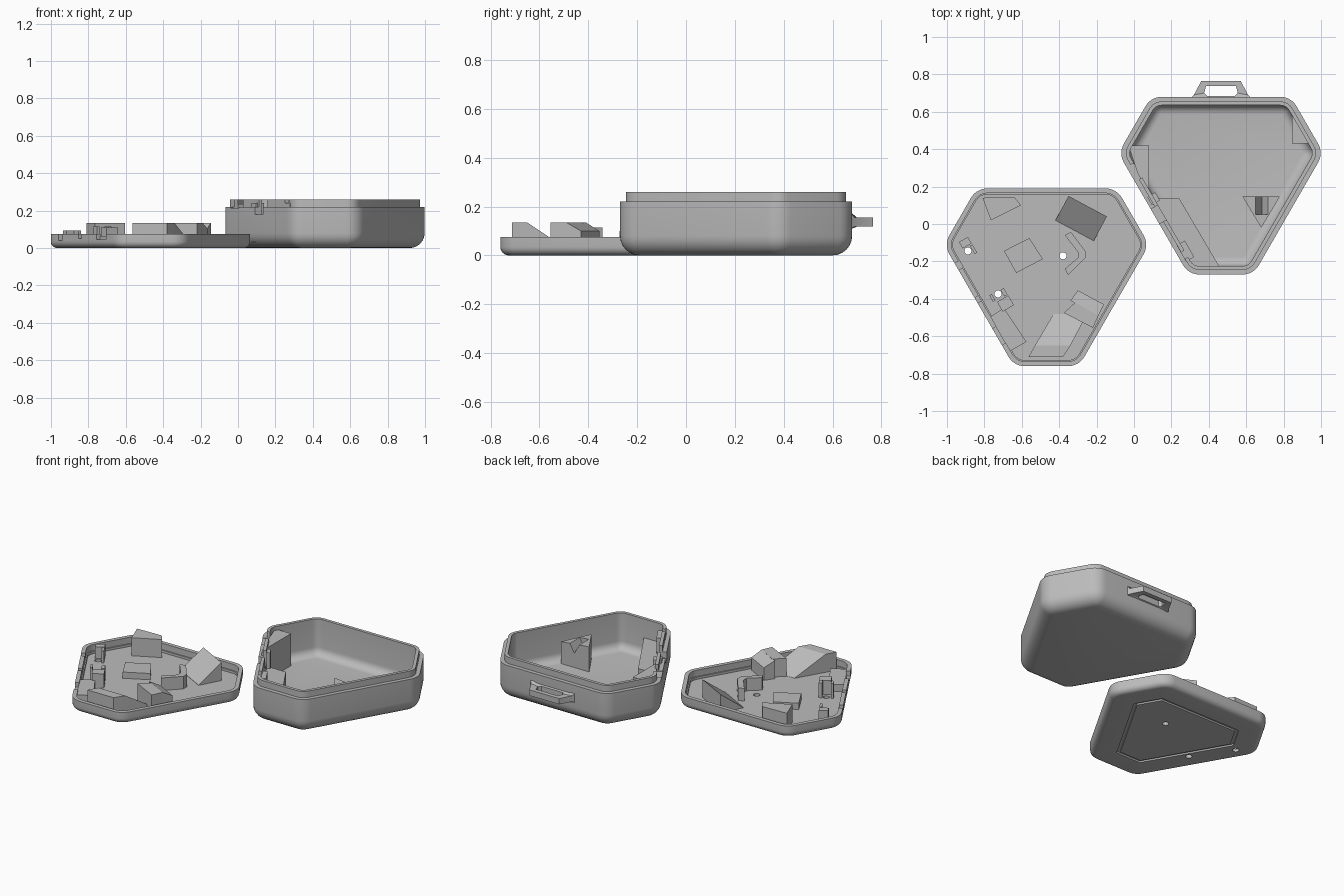
import bpy, bmesh, math
from mathutils import Matrix, Vector

if "Cube" in bpy.data.objects:
    bpy.data.objects.remove(bpy.data.objects["Cube"])

grey = bpy.data.materials.new("plain grey")
grey.diffuse_color = (0.5, 0.5, 0.5, 1)
grey.use_nodes = True
grey.node_tree.nodes["Principled BSDF"].inputs["Base Color"].default_value = grey.diffuse_color

BOX = (0.465, 0.263)      # tray centre
LID = (-0.468, -0.227)    # lid centre
LONG, SHORT, RADIUS = 0.417, 0.533, 0.10   # side distances of the cut-off triangle


def finish(name, bm, material=True):
    bmesh.ops.recalc_face_normals(bm, faces=bm.faces)
    me = bpy.data.meshes.new(name)
    bm.to_mesh(me)
    bm.free()
    ob = bpy.data.objects.new(name, me)
    bpy.context.collection.objects.link(ob)
    if material:
        me.materials.append(grey)
    return ob


def loft(name, rings, cyclic=False):
    bm = bmesh.new()
    rows = [[bm.verts.new(p) for p in ring] for ring in rings]
    n = len(rows[0])
    pairs = list(zip(rows, rows[1:])) + ([(rows[-1], rows[0])] if cyclic else [])
    for a, b in pairs:
        for i in range(n):
            j = (i + 1) % n
            bm.faces.new((a[i], a[j], b[j], b[i]))
    if not cyclic:
        bm.faces.new(rows[0])
        bm.faces.new(rows[-1])
    return finish(name, bm)


def outline(centre, inset, z, steps=6):
    """Rounded hexagon with alternating long and short sides."""
    r = max(RADIUS - inset, 0.008)
    pts = []
    for k in range(6):
        a0 = math.radians(-30 + 60 * k)
        a1 = a0 + math.radians(60)
        d0, d1 = (LONG, SHORT) if k % 2 == 0 else (SHORT, LONG)
        d0, d1 = d0 - inset - r, d1 - inset - r
        # arc centre is where both inset sides meet
        det = math.sin(a1 - a0)
        cx = (d0 * math.sin(a1) - d1 * math.sin(a0)) / det
        cy = (d1 * math.cos(a0) - d0 * math.cos(a1)) / det
        for s in range(steps + 1):
            a = a0 + (a1 - a0) * s / steps
            pts.append((centre[0] + cx + r * math.cos(a),
                        centre[1] + cy + r * math.sin(a), z))
    return pts


def shell(name, centre, profile):
    return loft(name, [outline(centre, o, z) for o, z in profile])


def fillet(r, inset, z, steps=6):
    """Quarter round from the floor at height z up to a wall at the given inset."""
    return [(inset + r - r * math.sin(t), z + r - r * math.cos(t))
            for t in [math.pi / 2 * i / steps for i in range(steps + 1)]]


def prism(name, pts, z0, z1):
    """Straight block; z1 may be one height or one per corner."""
    tops = z1 if isinstance(z1, (list, tuple)) else [z1] * len(pts)
    return loft(name, [[(x, y, z0) for x, y in pts],
                       [(x, y, t) for (x, y), t in zip(pts, tops)]])


def wall_block(name, x, y, length, depth, z0, z1):
    """Block turned to follow the lower left wall."""
    u, n = Vector((0.5, -0.866)), Vector((0.866, 0.5))
    c = Vector((x, y))
    pts = [c + u * length / 2 * a + n * depth / 2 * b
           for a, b in ((-1, -1), (1, -1), (1, 1), (-1, 1))]
    return prism(name, [tuple(p) for p in pts], z0, z1)


def cut(ob, cutter):
    cutter.hide_render = True
    mod = ob.modifiers.new("cut", 'BOOLEAN')
    mod.operation, mod.solver, mod.object = 'DIFFERENCE', 'EXACT', cutter
    bpy.context.view_layer.objects.active = ob
    bpy.ops.object.modifier_apply(modifier=mod.name)
    bpy.data.objects.remove(cutter)


# Deep tray with rounded base and raised inner lip
tray = shell("deep_tray", BOX,
             fillet(0.08, 0, 0) + [(0, 0.22), (0.025, 0.22), (0.025, 0.26), (0.045, 0.26)]
             + fillet(0.05, 0.045, 0.03)[::-1])

# Shallow lid with stepped rim and a groove under the base
lid = shell("shallow_lid", LID,
            [(0.17, 0), (0.17, 0.01), (0.15, 0.01), (0.15, 0)] + fillet(0.035, 0, 0)
            + [(0, 0.075), (0.025, 0.075), (0.025, 0.035), (0.032, 0.035), (0.032, 0.02)])

# Port slots in the lower left walls
for x, y, length, z in ((0.0, 0.275, 0.09, 0.215), (0.13, 0.05, 0.09, 0.18),
                        (0.26, -0.17, 0.04, 0.22)):
    cut(tray, wall_block("slot_cutter", x, y, length, 0.09, z, 0.4))
for x, y, length, z in ((-0.935, -0.22, 0.04, 0.04), (-0.83, -0.40, 0.03, 0.05),
                        (-0.725, -0.60, 0.10, 0.045)):
    cut(lid, wall_block("slot_cutter", x, y, length, 0.07, z, 0.2))

# Round through holes in the lid
for x, y in ((-0.38, -0.17), (-0.888, -0.144), (-0.727, -0.374)):
    bm = bmesh.new()
    bmesh.ops.create_cone(bm, cap_ends=True, segments=20, radius1=0.019, radius2=0.019,
                          depth=0.4, matrix=Matrix.Translation((x, y, 0)))
    cut(lid, finish("hole_cutter", bm))

# Carry handle on the back of the tray
outer = [(0.30, 0.67, 0), (0.63, 0.67, 0), (0.61, 0.69, 1), (0.57, 0.765, 1),
         (0.36, 0.765, 1), (0.32, 0.69, 1)]
inner = [(0.39, 0.685), (0.54, 0.685), (0.555, 0.70), (0.545, 0.737),
         (0.385, 0.737), (0.375, 0.70)]
low = lambda t: 0.118 if t else 0.105
high = lambda t: 0.155 if t else 0.18
loft("handle", [[(x, y, low(t)) for x, y, t in outer], [(x, y, high(t)) for x, y, t in outer],
                [(x, y, 0.155) for x, y in inner], [(x, y, 0.118) for x, y in inner]], cyclic=True)

# Blocks inside the tray
prism("left_corner_block", [(-0.03, 0.42), (0.08, 0.42), (0.08, 0.165), (0.02, 0.27)], 0.03, 0.235)
prism("right_corner_block", [(0.845, 0.62), (0.845, 0.43), (0.96, 0.43)], 0.03, 0.10)
prism("wall_step", [(0.10, 0.14), (0.24, 0.14), (0.455, -0.225), (0.305, -0.225)], 0.03, 0.14)
wall_block("tray_post", 0.105, 0.135, 0.05, 0.05, 0.03, 0.24)
wall_block("tray_post", 0.275, -0.145, 0.10, 0.05, 0.03, 0.24)
wedge = prism("notched_support", [(0.58, 0.147), (0.78, 0.147), (0.68, -0.02)],
              0.025, [0.19, 0.17, 0.18])
groove = loft("groove_cutter", [[(0.63, y, 0.22), (0.685, y, 0.12), (0.74, y, 0.22)]
                                for y in (0.05, 0.2)])
cut(wedge, groove)

# Blocks on the lid floor
Z = 0.015
prism("back_left_block", [(-0.81, 0.14), (-0.64, 0.145), (-0.605, 0.10), (-0.765, 0.02)], Z, 0.135)
prism("back_right_ramp", [(-0.35, 0.15), (-0.145, 0.04), (-0.215, -0.09), (-0.42, 0.02)],
      Z, [0.135, 0.135, 0.022, 0.022])
prism("middle_pad", [(-0.695, -0.144), (-0.56, -0.075), (-0.487, -0.187), (-0.63, -0.262)], Z, 0.06)
prism("bent_bracket", [(-0.37, -0.06), (-0.337, -0.043), (-0.26, -0.145), (-0.26, -0.18),
                       (-0.353, -0.273), (-0.369, -0.24), (-0.30, -0.18), (-0.30, -0.15)], Z, 0.10)
prism("front_right_block", [(-0.315, -0.42), (-0.19, -0.49), (-0.22, -0.555), (-0.375, -0.475)],
      Z, 0.135)
prism("front_right_slope", [(-0.30, -0.355), (-0.16, -0.43), (-0.19, -0.49), (-0.34, -0.41)],
      Z, [0.10, 0.10, 0.135, 0.135])
# Front ramp: flat top, then a slope running down to the floor
loft("front_ramp", [[(x0, y, Z), (x1, y, Z), (x1, y, z), (x0, y, z)] for x0, x1, y, z in
                    ((-0.565, -0.38, -0.712, 0.135), (-0.53, -0.34, -0.65, 0.135),
                     (-0.43, -0.25, -0.48, 0.021))])
# Small posts and the connector block beside the slotted wall
wall_block("lid_post", -0.902, -0.10, 0.04, 0.055, Z, 0.095)
wall_block("lid_post", -0.858, -0.135, 0.05, 0.015, Z, 0.095)
wall_block("lid_post", -0.695, -0.365, 0.04, 0.02, Z, 0.115)
wall_block("lid_post", -0.757, -0.395, 0.04, 0.015, Z, 0.115)
wall_block("lid_post", -0.687, -0.425, 0.06, 0.07, Z, 0.11)
prism("connector_block", [(-0.77, -0.497), (-0.695, -0.449), (-0.575, -0.63), (-0.663, -0.68)],
      Z, 0.065)

# Smooth rounded areas, keep hard edges
bpy.ops.object.select_all(action='SELECT')
bpy.context.view_layer.objects.active = tray
bpy.ops.object.shade_smooth_by_angle(angle=math.radians(30))
